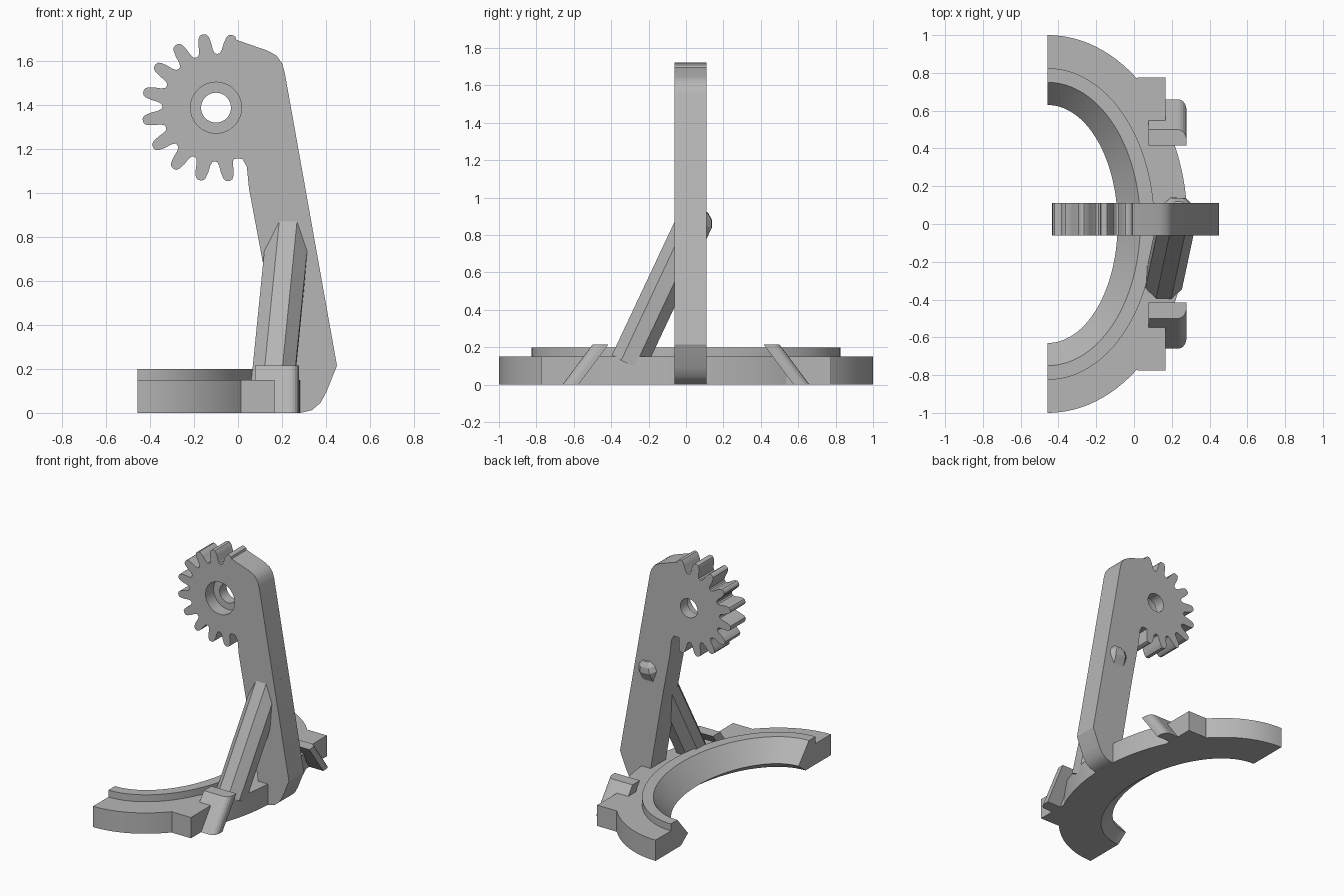
import bpy
import bmesh
from math import cos, sin, radians, pi
from mathutils import Vector

if "Cube" in bpy.data.objects:
    bpy.data.objects.remove(bpy.data.objects["Cube"], do_unlink=True)

# One plain grey for every part
grey = bpy.data.materials.new("plain_grey")
grey.use_nodes = True
grey.diffuse_color = (0.47, 0.47, 0.47, 1)
grey.node_tree.nodes["Principled BSDF"].inputs["Base Color"].default_value = grey.diffuse_color


def finish(name, bm, smooth=None):
    bmesh.ops.recalc_face_normals(bm, faces=bm.faces)
    mesh = bpy.data.meshes.new(name)
    bm.to_mesh(mesh)
    bm.free()
    mesh.materials.append(grey)
    obj = bpy.data.objects.new(name, mesh)
    bpy.context.collection.objects.link(obj)
    if smooth:
        activate(obj)
        bpy.ops.object.shade_smooth_by_angle(angle=radians(smooth))
    return obj


def activate(obj):
    for other in bpy.context.view_layer.objects:
        other.select_set(False)
    obj.select_set(True)
    bpy.context.view_layer.objects.active = obj


def prism(points, depth):
    """Closed outline of 3D points pushed along a depth vector."""
    bm = bmesh.new()
    face = bm.faces.new([bm.verts.new(p) for p in points])
    new = bmesh.ops.extrude_face_region(bm, geom=[face])["geom"]
    bmesh.ops.translate(bm, vec=depth, verts=[g for g in new if isinstance(g, bmesh.types.BMVert)])
    return bm


def skin(name, loops, closed=True, smooth=None):
    """Join matching loops of points and cap both ends."""
    bm = bmesh.new()
    rows = [[bm.verts.new(p) for p in loop] for loop in loops]
    n = len(rows[0])
    for a, b in zip(rows, rows[1:]):
        for i in range(n):
            j = (i + 1) % n
            bm.faces.new((a[i], a[j], b[j], b[i]))
    bm.faces.new(rows[0])
    bm.faces.new(rows[-1])
    return finish(name, bm, smooth)


# Half oval base ring with a raised rim and a bevelled inner edge
CENTRE_X, SQUASH = -0.457, 0.26
section = [(1, 0), (1, 0.15), (0.825, 0.15), (0.825, 0.2), (0.75, 0.2), (0.63, 0.06), (0.71, 0)]
STEPS = 64
loops = []
for k in range(STEPS + 1):
    a = -pi / 2 + pi * k / STEPS
    loops.append([(CENTRE_X + (r - SQUASH) * cos(a), r * sin(a), z) for r, z in section])
skin("base_ring", loops, smooth=25)

# Square tabs and slanted clips on both sides of the ring
for side, label in ((1, "back"), (-1, "front")):
    tab = [(-0.02, 0.5), (0.167, 0.5), (0.167, 0.775), (0.02, 0.775), (-0.02, 0.76)]
    finish(label + "_tab", prism([(x, side * y, 0) for x, y in tab], (0, 0, 0.15)))

    slant = [(0.415, 0.215), (0.5, 0.215), (0.66, 0), (0.575, 0)]
    bm = prism([(0.077, side * y, z) for y, z in slant], (0.201, 0, 0))
    corner = [e for e in bm.edges
              if all(v.co.x > 0.2 for v in e.verts)
              and sorted(round(abs(v.co.y), 3) for v in e.verts) == [0.5, 0.66]]
    bmesh.ops.bevel(bm, geom=corner, offset=0.045, segments=5, profile=0.5, affect="EDGES")
    finish(label + "_clip", bm)

# Arm whose upper end is a part gear
GX, GZ = -0.1, 1.388
Y_FRONT, Y_BACK = -0.062, 0.11
TEETH, PITCH, FIRST = 10, 22.5, 77.5
flank = [(0.248, 8.6), (0.265, 6.8), (0.295, 5.7), (0.322, 4.2), (0.334, 2.8), (0.338, 1)]


def polar(r, degrees):
    return (GX + r * cos(radians(degrees)), GZ + r * sin(radians(degrees)))


outline = []
for t in range(TEETH):
    mid = FIRST + PITCH * t
    rise = flank if t else flank[3:]
    outline += [polar(r, mid - a) for r, a in rise]
    outline += [polar(r, mid + a) for r, a in reversed(flank)]
    outline.append(polar(0.244, mid + PITCH / 2))
outline[-1] = polar(0.25, FIRST + PITCH * (TEETH - 0.45))
outline += [(0.02, 1.155), (0.04, 1.12), (0.05, 1.02), (0.11, 0.7), (0.23, 0.0),
            (0.285, 0), (0.335, 0.012), (0.375, 0.045), (0.402, 0.095),
            (0.45, 0.215), (0.212, 1.55), (0.2, 1.59), (0.175, 1.625), (0.135, 1.647)]
arm = finish("gear_arm", prism([(x, Y_FRONT, z) for x, z in outline], (0, Y_BACK - Y_FRONT, 0)))


def bore(radius, y0, y1):
    ring = [(GX + radius * cos(2 * pi * i / 48), y0, GZ + radius * sin(2 * pi * i / 48))
            for i in range(48)]
    cutter = finish("bore_cutter", prism(ring, (0, y1 - y0, 0)))
    cutter.hide_render = True
    activate(arm)
    cut = arm.modifiers.new("bore", "BOOLEAN")
    cut.operation, cut.solver, cut.object = "DIFFERENCE", "EXACT", cutter
    bpy.ops.object.modifier_apply(modifier=cut.name)
    bpy.data.objects.remove(cutter, do_unlink=True)


# Through hole with a wider recess on the front
bore(0.068, -0.3, 0.3)
bore(0.116, -0.3, 0.03)
activate(arm)
bpy.ops.object.shade_smooth_by_angle(angle=radians(28))

# Eight-sided strut leaning back through the arm, with a tapered tip
axis = Vector((0.1, 0.47, 1)).normalized()
across = Vector((1, 0, 0))
across = (across - axis * across.dot(axis)).normalized()
up = axis.cross(across)
foot = Vector((0.157, -0.307, 0.12))
length = 0.845
loops = []
for along, r in ((0, 0.105), (length, 0.105), (length + 0.035, 0.085), (length + 0.06, 0.05)):
    loops.append([foot + axis * along + (across * cos(a) + up * sin(a)) * r
                  for a in (pi / 8 + pi / 4 * i for i in range(8))])
skin("strut", loops)
